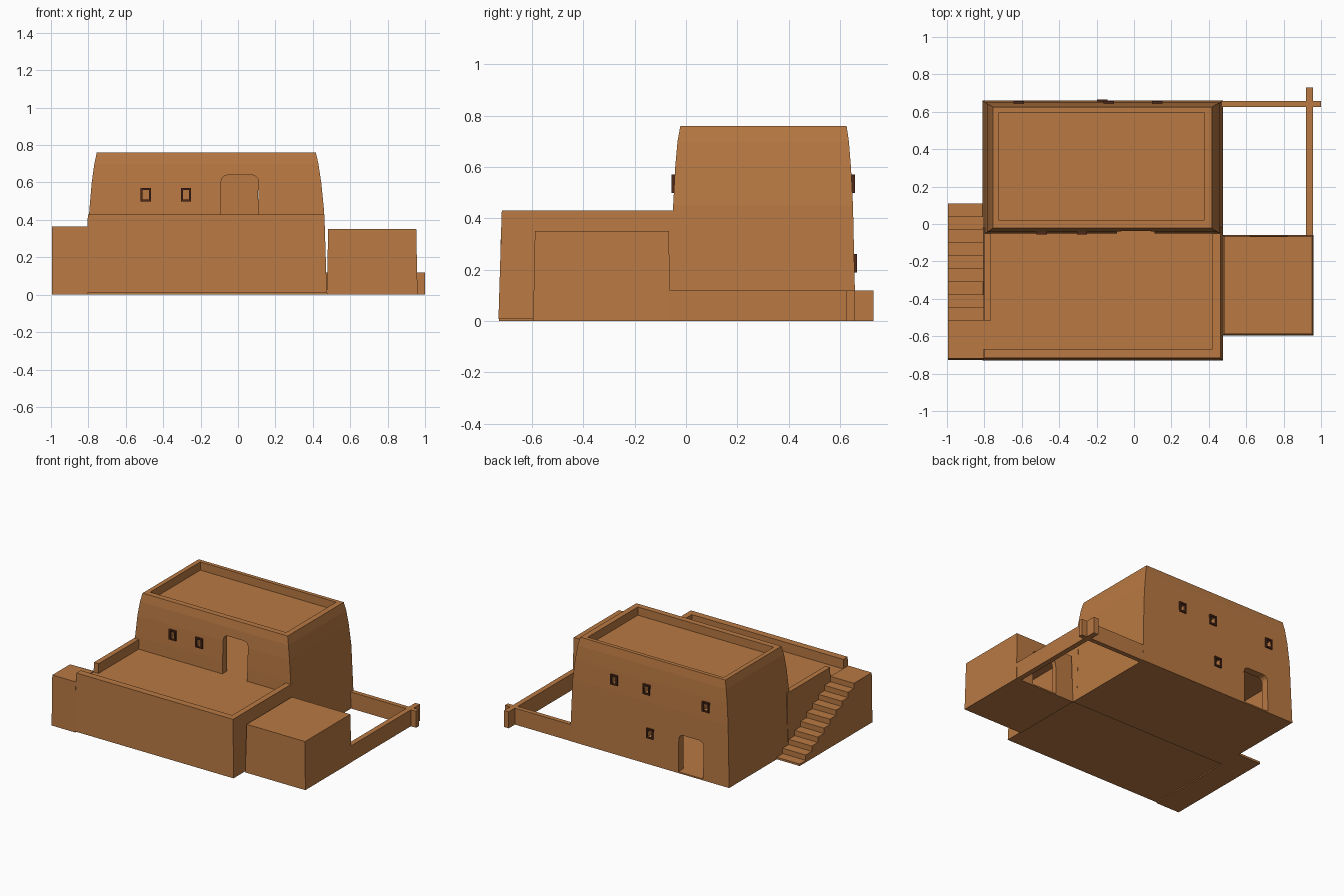
import bpy, bmesh, math

if "Cube" in bpy.data.objects:
    bpy.data.objects.remove(bpy.data.objects["Cube"])


def material(name, rgb):
    m = bpy.data.materials.new(name)
    m.use_nodes = True
    m.diffuse_color = (*rgb, 1)
    m.node_tree.nodes["Principled BSDF"].inputs["Base Color"].default_value = (*rgb, 1)
    return m


adobe = material("adobe clay", (0.48, 0.19, 0.055))
wood = material("dark wood", (0.075, 0.022, 0.01))


def finish(name, bm, mat):
    bmesh.ops.recalc_face_normals(bm, faces=bm.faces)
    mesh = bpy.data.meshes.new(name)
    bm.to_mesh(mesh)
    bm.free()
    mesh.materials.append(mat)
    obj = bpy.data.objects.new(name, mesh)
    bpy.context.collection.objects.link(obj)
    return obj


def stack(name, levels, mat=adobe):
    """Solid through rectangles given as (z, x0, x1, y0, y1)."""
    bm = bmesh.new()
    rings = [[bm.verts.new(p) for p in ((a, c, z), (b, c, z), (b, d, z), (a, d, z))]
             for z, a, b, c, d in levels]
    bm.faces.new(rings[0])
    bm.faces.new(rings[-1])
    for lo, hi in zip(rings, rings[1:]):
        for i in range(4):
            j = (i + 1) % 4
            bm.faces.new((lo[i], lo[j], hi[j], hi[i]))
    return finish(name, bm, mat)


def box(name, x, y, z, mat=adobe):
    return stack(name, [(h, *x, *y) for h in z], mat)


def prism(name, points, offset, mat=adobe):
    """Extrude a closed outline along an offset."""
    bm = bmesh.new()
    face = bm.faces.new([bm.verts.new(p) for p in points])
    new = bmesh.ops.extrude_face_region(bm, geom=[face], use_keep_orig=True)
    bmesh.ops.translate(bm, vec=offset,
                        verts=[v for v in new["geom"] if isinstance(v, bmesh.types.BMVert)])
    return finish(name, bm, mat)


def cut(target, cutter):
    mod = target.modifiers.new("cut", "BOOLEAN")
    mod.operation = "DIFFERENCE"
    mod.solver = "EXACT"
    mod.object = cutter
    cutter.hide_render = True
    bpy.context.view_layer.objects.active = target
    bpy.ops.object.modifier_apply(modifier=mod.name)
    bpy.data.objects.remove(cutter)


def door_cutter(x0, x1, z0, z1, y0, y1, r=0.035):
    """Doorway shape with rounded upper corners."""
    pts = [(x0, y0, z0), (x1, y0, z0)]
    for cx, start in ((x1 - r, 0), (x0 + r, 90)):
        for k in range(4):
            a = math.radians(start + 30 * k)
            pts.append((cx + r * math.cos(a), y0, z1 - r + r * math.sin(a)))
    return prism("door_cutter", pts, (0, y1 - y0, 0))


# Main house with battered walls that lean in more near the roof
house = stack("house", [
    (0, -0.81, 0.475, -0.06, 0.66),
    (0.45, -0.795, 0.46, -0.05, 0.65),
    (0.6, -0.782, 0.445, -0.042, 0.642),
    (0.7, -0.768, 0.43, -0.033, 0.634),
    (0.76, -0.755, 0.416, -0.022, 0.625)])
cut(house, box("roof_cutter", (-0.722, 0.375), (0.02, 0.597), (0.7, 0.9)))
cut(house, box("upper_room_cutter", (-0.72, 0.37), (0, 0.595), (0.36, 0.66)))
cut(house, box("lower_room_cutter", (-0.74, 0.4), (0, 0.6), (0.01, 0.32)))
cut(house, door_cutter(-0.09, 0.11, 0.36, 0.64, -0.1, 0.1))
cut(house, door_cutter(-0.6, -0.4, 0.01, 0.28, 0.5, 0.75))

# Windows: a hole in the wall and a projecting wooden frame
windows = [("front_window", -0.493, -0.048, 0.535), ("front_window", -0.278, -0.048, 0.535),
           ("back_window", 0.125, 0.648, 0.535), ("back_window", -0.135, 0.648, 0.535),
           ("back_window", -0.615, 0.648, 0.535), ("low_back_window", -0.17, 0.656, 0.225)]
for name, x, y, z in windows:
    w, h, t = 0.028, 0.036, 0.011
    hole = (x - w + t, x + w - t), (y - 0.1, y + 0.1), (z - h + t, z + h - t)
    cut(house, box("window_cutter", *hole))
    frame = box(name, (x - w, x + w), (y - 0.009, y + 0.009), (z - h, z + h), wood)
    cut(frame, box("frame_cutter", *hole))

# Front terrace with a parapet and a gap at the stair landing
terrace = stack("terrace", [(0.008, -0.81, 0.475, -0.73, -0.02),
                            (0.43, -0.803, 0.462, -0.717, -0.02)])
cut(terrace, box("floor_cutter", (-0.765, 0.42), (-0.667, 0.1), (0.36, 0.6)))
cut(terrace, box("gap_cutter", (-0.9, -0.7), (-0.667, -0.515), (0.36, 0.6)))

# Outside stairs and landing
steps, y_start, y_top = 9, 0.11, -0.515
run = (y_start - y_top) / steps
outline = [(-0.995, -0.728, 0), (-0.995, y_start, 0)]
for i in range(steps + 1):
    z = 0.015 + 0.35 * i / steps
    y = y_start - run * i
    outline.append((-0.995, y, z))
    outline.append((-0.995, y - run if i < steps else -0.72, z))
prism("stairs", outline, (0.19, 0, 0))

# Hollow side annex opening onto the yard
annex = stack("annex", [(0, 0.475, 0.96, -0.595, -0.06),
                        (0.35, 0.482, 0.953, -0.588, -0.067)])
cut(annex, box("annex_room_cutter", (0.52, 0.92), (-0.55, -0.1), (0.01, 0.31)))
cut(annex, door_cutter(0.62, 0.82, 0.01, 0.27, -0.2, 0))

# Low yard walls crossing at the corner
box("yard_back_wall", (0.45, 1.0), (0.625, 0.658), (0, 0.12))
box("yard_side_wall", (0.92, 0.958), (-0.075, 0.73), (0, 0.12))
